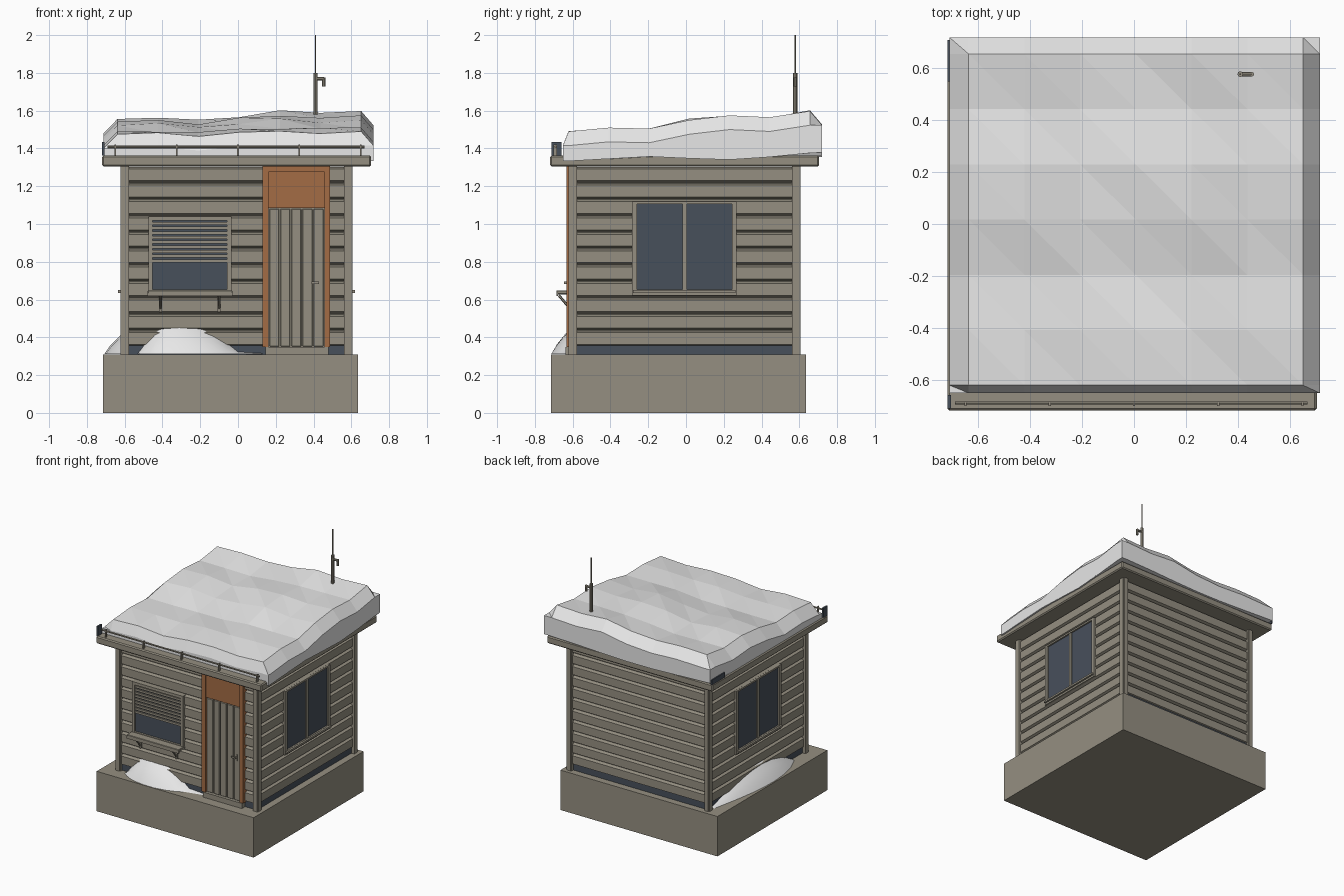
import bpy
import bmesh
import math
from mathutils import Vector

if "Cube" in bpy.data.objects:
    bpy.data.objects.remove(bpy.data.objects["Cube"], do_unlink=True)


def material(name, r, g, b):
    m = bpy.data.materials.new(name)
    m.use_nodes = True
    m.diffuse_color = (r, g, b, 1)
    m.node_tree.nodes["Principled BSDF"].inputs["Base Color"].default_value = (r, g, b, 1)
    return m


WOOD = material("weathered_wood", 0.30, 0.275, 0.22)
ORANGE = material("orange_frame", 0.37, 0.15, 0.06)
GLASS = material("dark_glass", 0.064, 0.08, 0.105)
SNOW = material("snow", 0.8, 0.8, 0.8)

C = -0.008      # centre of the walls in x and y
R = 0.60        # half width of the siding
FLOOR = 0.31    # top of the plinth


def finish(name, bm, mat):
    bmesh.ops.recalc_face_normals(bm, faces=bm.faces)
    mesh = bpy.data.meshes.new(name)
    bm.to_mesh(mesh)
    bm.free()
    mesh.materials.append(mat)
    ob = bpy.data.objects.new(name, mesh)
    bpy.context.collection.objects.link(ob)
    return ob


def box(name, xs, ys, zs, mat=WOOD, bevel=0):
    bm = bmesh.new()
    bmesh.ops.create_cube(bm, size=1)
    for v in bm.verts:
        v.co = [(a + b) / 2 + (b - a) * c for (a, b), c in zip((xs, ys, zs), v.co)]
    if bevel:
        bmesh.ops.bevel(bm, geom=bm.edges[:], offset=bevel, segments=1, affect='EDGES')
    return finish(name, bm, mat)


def rod(name, start, end, radius, mat=WOOD, sides=8):
    a, b = Vector(start), Vector(end)
    bm = bmesh.new()
    bmesh.ops.create_cone(bm, cap_ends=True, segments=sides, radius1=radius,
                          radius2=radius, depth=(b - a).length)
    ob = finish(name, bm, mat)
    ob.location = (a + b) / 2
    ob.rotation_euler = (b - a).to_track_quat('Z', 'Y').to_euler()
    return ob


def front(name, xs, zs, d0, d1, mat=WOOD, bevel=0):
    """Box on the front wall, from depth d0 to d1 out of the siding."""
    return box(name, xs, (C - R - d1, C - R - d0), zs, mat, bevel)


# Plinth, dark footing and roof slab
box("plinth", (-0.715, 0.635), (-0.715, 0.635), (0, FLOOR))
box("footing", (C - 0.59, C + 0.59), (C - 0.59, C + 0.59), (FLOOR, 0.37), GLASS)
box("roof_slab", (-0.72, 0.705), (-0.72, 0.705), (1.305, 1.362), WOOD, 0.008)

# Siding: one square ring profile repeated for each board
BOARDS, LOW, HIGH = 11, 0.352, 1.306
step = (HIGH - LOW) / BOARDS
bm = bmesh.new()
rings = []
for k in range(BOARDS):
    z = LOW + k * step
    for half, dz in ((R - 0.022, 0), (R, 0.01), (R, step - 0.014), (R - 0.022, step - 0.004)):
        rings.append([bm.verts.new((C + sx * half, C + sy * half, z + dz))
                      for sx, sy in ((-1, -1), (1, -1), (1, 1), (-1, 1))])
for lower, upper in zip(rings, rings[1:]):
    for i in range(4):
        j = (i + 1) % 4
        bm.faces.new((lower[i], lower[j], upper[j], upper[i]))
bm.faces.new(rings[0])
bm.faces.new(rings[-1])
finish("siding", bm, WOOD)

# Corner posts, each with a main post and a thin cover board
for sx in (-1, 1):
    for sy in (-1, 1):
        box("corner_post", (C + sx * 0.57, C + sx * 0.615),
            (C + sy * 0.57, C + sy * 0.609), (FLOOR, 1.306))
        box("corner_cover", (C + sx * 0.575, C + sx * 0.608),
            (C + sy * 0.60, C + sy * 0.615), (FLOOR, 1.306))

# Door with orange frame, transom, planks and handle
for xs in ((0.13, 0.162), (0.458, 0.488)):
    front("door_jamb", xs, (0.35, 1.304), -0.02, 0.025, ORANGE)
front("door_head", (0.162, 0.458), (1.275, 1.304), -0.02, 0.025, ORANGE)
front("door_transom", (0.162, 0.458), (1.085, 1.275), -0.02, 0.015, ORANGE)
front("door_backing", (0.162, 0.458), (0.35, 1.085), -0.02, 0.003, WOOD)
for k in range(5):
    x = 0.166 + k * 0.0585
    front("door_plank", (x, x + 0.052), (0.352, 1.08), 0, 0.013, WOOD, 0.003)
front("door_sill", (0.145, 0.48), (FLOOR, 0.35), -0.02, 0.03)
front("handle_plate", (0.418, 0.43), (0.66, 0.71), 0.012, 0.018)
front("handle_stem", (0.42, 0.428), (0.683, 0.695), 0.015, 0.035)
front("handle_lever", (0.39, 0.43), (0.683, 0.695), 0.03, 0.037)

# Front hatch window with slatted shutter and shelf
front("hatch_glass", (-0.455, -0.055), (0.65, 1.02), 0, 0.002, GLASS)
for xs in ((-0.475, -0.453), (-0.057, -0.035)):
    front("hatch_side", xs, (0.625, 1.04), -0.02, 0.018)
for zs in ((0.625, 0.652), (1.018, 1.04)):
    front("hatch_rail", (-0.453, -0.057), zs, -0.02, 0.018)
for k in range(9):
    z = 0.797 + k * 0.0247
    slat = front("shutter_slat", (-0.452, -0.058), (z, z + 0.016), 0.002, 0.012)
front("shelf", (-0.478, -0.03), (0.628, 0.648), 0, 0.078, WOOD, 0.003)
front("shelf_lip", (-0.478, -0.03), (0.618, 0.634), 0.07, 0.078)
for x in (-0.41, -0.10):
    front("bracket_plate", (x - 0.008, x + 0.008), (0.535, 0.628), -0.02, 0.012)
    rod("bracket_strut", (x, C - R - 0.008, 0.555), (x, C - R - 0.065, 0.622), 0.007, sides=6)

# Side windows, the same on both sides
for s in (-1, 1):
    def side(name, ys, zs, d0, d1, mat=WOOD):
        return box(name, (C + s * (R + d0), C + s * (R + d1)), ys, zs, mat)
    side("side_glass", (-0.262, 0.246), (0.65, 1.107), 0, 0.002, GLASS)
    for ys in ((-0.285, -0.26), (0.243, 0.268)):
        side("side_frame", ys, (0.622, 1.118), -0.02, 0.014)
    for zs in ((0.622, 0.652), (1.105, 1.118)):
        side("side_rail", (-0.26, 0.243), zs, -0.02, 0.014)
    side("side_mullion", (-0.018, 0.004), (0.652, 1.105), -0.02, 0.010)
    side("side_sill", (-0.28, 0.262), (0.636, 0.65), 0, 0.028)

# Snow rail along the front of the roof
rod("snow_rail", (-0.69, -0.69, 1.408), (0.67, -0.69, 1.408), 0.007, sides=6)
for k in range(5):
    x = -0.65 + k * 0.325
    box("rail_post", (x - 0.004, x + 0.004), (-0.702, -0.684), (1.358, 1.42))
box("roof_edge_strip", (-0.72, -0.706), (-0.712, -0.66), (1.362, 1.435), GLASS)
box("roof_edge_strip_back", (-0.72, -0.708), (0.55, 0.71), (1.362, 1.40), GLASS)

# Snow cap: faceted height field with a drooping rim and side walls
rise_y = (1.49, 1.51, 1.505, 1.55, 1.575, 1.565, 1.598)
rise_x = (-0.042, -0.035, -0.052, -0.025, 0.0, -0.012, 0.0)
N = 8
xs = [-0.712] + [-0.638 + k * 0.215 for k in range(7)] + [0.717]
ys = [-0.652] + [-0.622 + k * 0.213 for k in range(7)] + [0.72]
bm = bmesh.new()
grid = {}
for i in range(N + 1):
    for j in range(N + 1):
        a, b = min(max(i - 1, 0), 6), min(max(j - 1, 0), 6)
        z = rise_y[b] + rise_x[a] * (0.35 + 0.65 * b / 6)
        z += 0.008 * math.sin(a * 2.3 + b * 1.7) * (0 < a < 6)
        rim = i in (0, N) or j in (0, N)
        grid[i, j] = bm.verts.new((xs[i], ys[j], z - 0.075 * rim))
for i in range(N):
    for j in range(N):
        p, q, r, t = grid[i, j], grid[i + 1, j], grid[i + 1, j + 1], grid[i, j + 1]
        bm.faces.new((p, q, t))
        bm.faces.new((q, r, t))
border = ([(i, 0) for i in range(N)] + [(N, j) for j in range(N)]
          + [(i, N) for i in range(N, 0, -1)] + [(0, j) for j in range(N, 0, -1)])
skirt = []
for key in border:
    v = grid[key].co
    foot = 1.345 + 0.012 * math.sin(v.x * 4 + v.y * 7) + 0.03 * max(v.y, 0)
    skirt.append(bm.verts.new((v.x, v.y, foot)))
for k in range(len(border)):
    n = (k + 1) % len(border)
    bm.faces.new((grid[border[k]], skirt[k], skirt[n], grid[border[n]]))
bm.faces.new(skirt)
finish("roof_snow", bm, SNOW)


# Snow drifts leaning on the walls: (position along, height, depth) stations
def drift(name, stations, place):
    bm = bmesh.new()
    rows = []
    for u, height, depth in stations:
        rows.append([bm.verts.new(place(u, R - 0.015 + depth * t, FLOOR + height * (1 - t) ** 0.8 + 0.002))
                     for t in (0, 0.2, 0.45, 0.75, 1)])
    for a, b in zip(rows, rows[1:]):
        for k in range(4):
            bm.faces.new((a[k], b[k], b[k + 1], a[k + 1]))
    ob = finish(name, bm, SNOW)
    for f in ob.data.polygons:
        f.use_smooth = True


front_shape = ((-0.53, 0.004, 0.04), (-0.49, 0.06, 0.07), (-0.44, 0.115, 0.095), (-0.38, 0.148, 0.11),
               (-0.31, 0.155, 0.12), (-0.22, 0.143, 0.12), (-0.13, 0.105, 0.105),
               (-0.06, 0.06, 0.08), (0.0, 0.012, 0.05), (0.13, 0.004, 0.02))
drift("front_drift", front_shape, lambda u, out, z: (u, C - out, z))
side_shape = [(-0.44 + 0.98 * k / 8, 0.004 + 0.12 * math.sin(math.pi * (k / 8) ** 0.75),
               0.03 + 0.085 * math.sin(math.pi * (k / 8) ** 0.75)) for k in range(9)]
drift("side_drift", side_shape, lambda u, out, z: (C - out, u, z))

# Antenna mast with side arm
rod("mast_tube", (0.41, 0.578, 1.53), (0.41, 0.578, 1.80), 0.011)
rod("mast_whip", (0.41, 0.578, 1.79), (0.41, 0.578, 2.0), 0.004, sides=6)
rod("mast_arm", (0.41, 0.578, 1.768), (0.455, 0.578, 1.768), 0.009)
rod("mast_arm_drop", (0.454, 0.578, 1.728), (0.454, 0.578, 1.775), 0.009)
